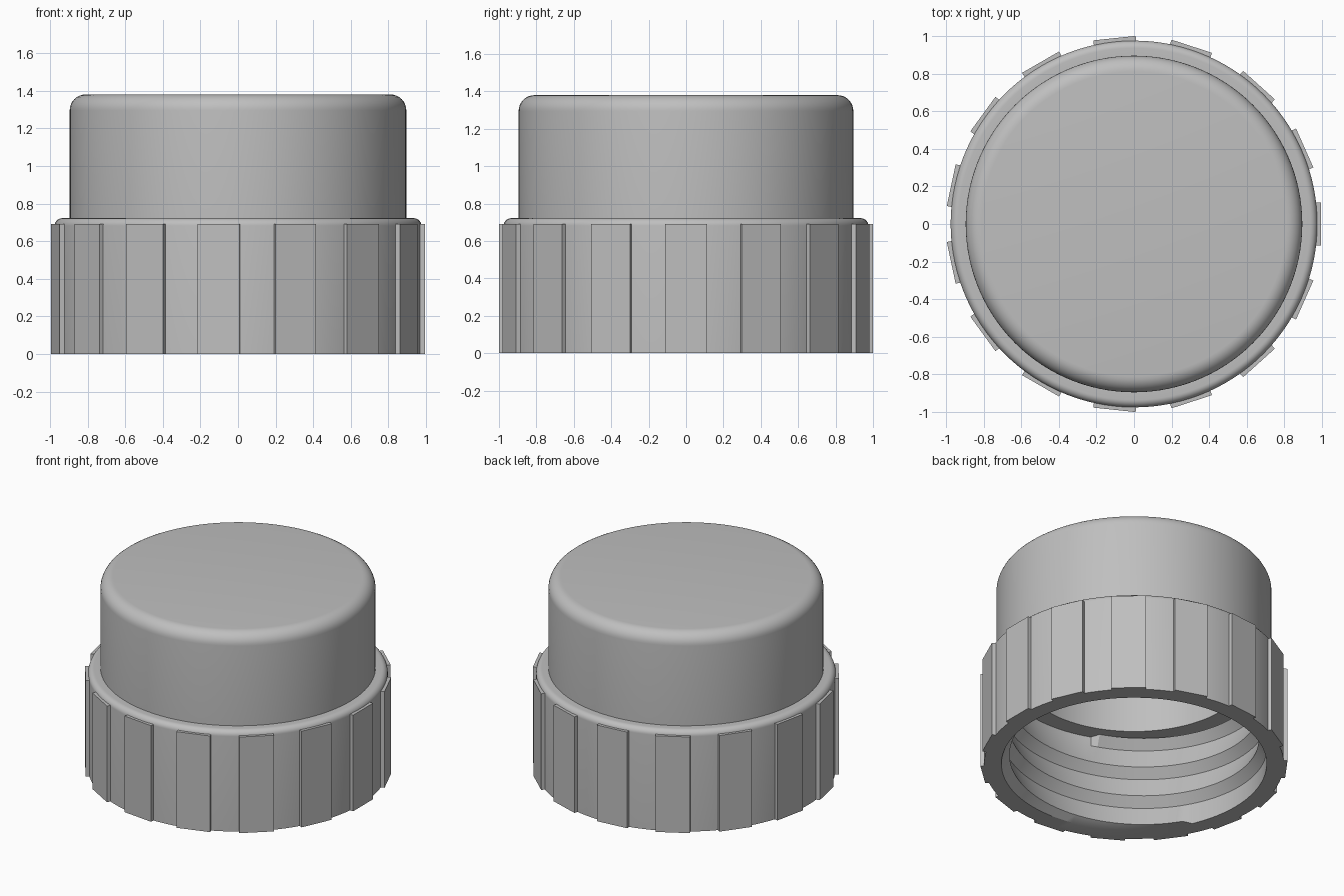
import bpy, bmesh, math
from mathutils import Matrix

cube = bpy.data.objects.get("Cube")
if cube:
    bpy.data.objects.remove(cube, do_unlink=True)

SEGMENTS = 120
ROOT, CREST = 0.863, 0.81      # inner thread radii
PITCH, LEDGE = 0.216, 0.673    # thread pitch, height of the inner ledge
RIBS, HALF = 15, math.radians(6.5)

gray = bpy.data.materials.new("plain gray plastic")
gray.use_nodes = True
gray.diffuse_color = (0.52, 0.52, 0.52, 1)
gray.node_tree.nodes["Principled BSDF"].inputs["Base Color"].default_value = gray.diffuse_color


def finish(name, bm, smooth):
    bmesh.ops.remove_doubles(bm, verts=bm.verts, dist=0.0002)
    bmesh.ops.recalc_face_normals(bm, faces=bm.faces)
    mesh = bpy.data.meshes.new(name)
    bm.to_mesh(mesh)
    bm.free()
    mesh.materials.append(gray)
    obj = bpy.data.objects.new(name, mesh)
    bpy.context.collection.objects.link(obj)
    if smooth:
        bpy.ops.object.select_all(action='DESELECT')
        bpy.context.view_layer.objects.active = obj
        obj.select_set(True)
        bpy.ops.object.shade_smooth_by_angle(angle=math.radians(30))
    return obj


def fillet(radius, top, size, steps=8):
    """Quarter round from a vertical wall to a flat top."""
    arc = [math.pi / 2 * i / steps for i in range(steps + 1)]
    return [(radius - size + size * math.cos(a), top - size + size * math.sin(a)) for a in arc]


def thread(angle):
    """Radius and height down the threaded wall at one angle."""
    points = []
    for k in range(-2, 6):
        base = PITCH * (k + angle / math.tau + 0.125)
        for z, r in ((base, ROOT), (base + 0.065, CREST)):
            if not 0 < z < LEDGE:
                r = ROOT
            points.append((r, min(max(z, 0), LEDGE)))
    return points[::-1]


# Cap body: closed outer shell, hollow top and helical inner thread
outer = [(ROOT, 0), (0.975, 0)] + fillet(0.975, 0.722, 0.04)
outer += [(0.895, 0.722)] + fillet(0.895, 1.38, 0.085) + [(0, 1.38)]
hollow = [(0, 1.24), (0.743, 1.24), (0.743, LEDGE)]

bm = bmesh.new()
columns = []
for i in range(SEGMENTS + 1):
    a = math.tau * i / SEGMENTS
    profile = outer + hollow + thread(a)
    columns.append([bm.verts.new((r * math.cos(a), r * math.sin(a), z)) for r, z in profile])
gap = len(outer) - 1           # no face between the outer top and the ceiling
for left, right in zip(columns, columns[1:]):
    for j in range(len(left) - 1):
        if j != gap:
            bm.faces.new((left[j], right[j], right[j + 1], left[j + 1]))
bmesh.ops.remove_doubles(bm, verts=bm.verts, dist=0.0002)
bmesh.ops.dissolve_degenerate(bm, dist=0.0002, edges=bm.edges)
finish("cap_body", bm, True)

# Grip ribs: flat plates around the skirt
bm = bmesh.new()
inner, face = 0.95, math.cos(HALF)
for i in range(RIBS):
    size = Matrix.Diagonal((face - inner, 2 * math.sin(HALF), 0.69, 1))
    place = Matrix.Translation(((face + inner) / 2, 0, 0.345))
    turn = Matrix.Rotation(math.tau * i / RIBS, 4, 'Z')
    bmesh.ops.create_cube(bm, size=1, matrix=turn @ place @ size)
finish("grip_ribs", bm, False)
